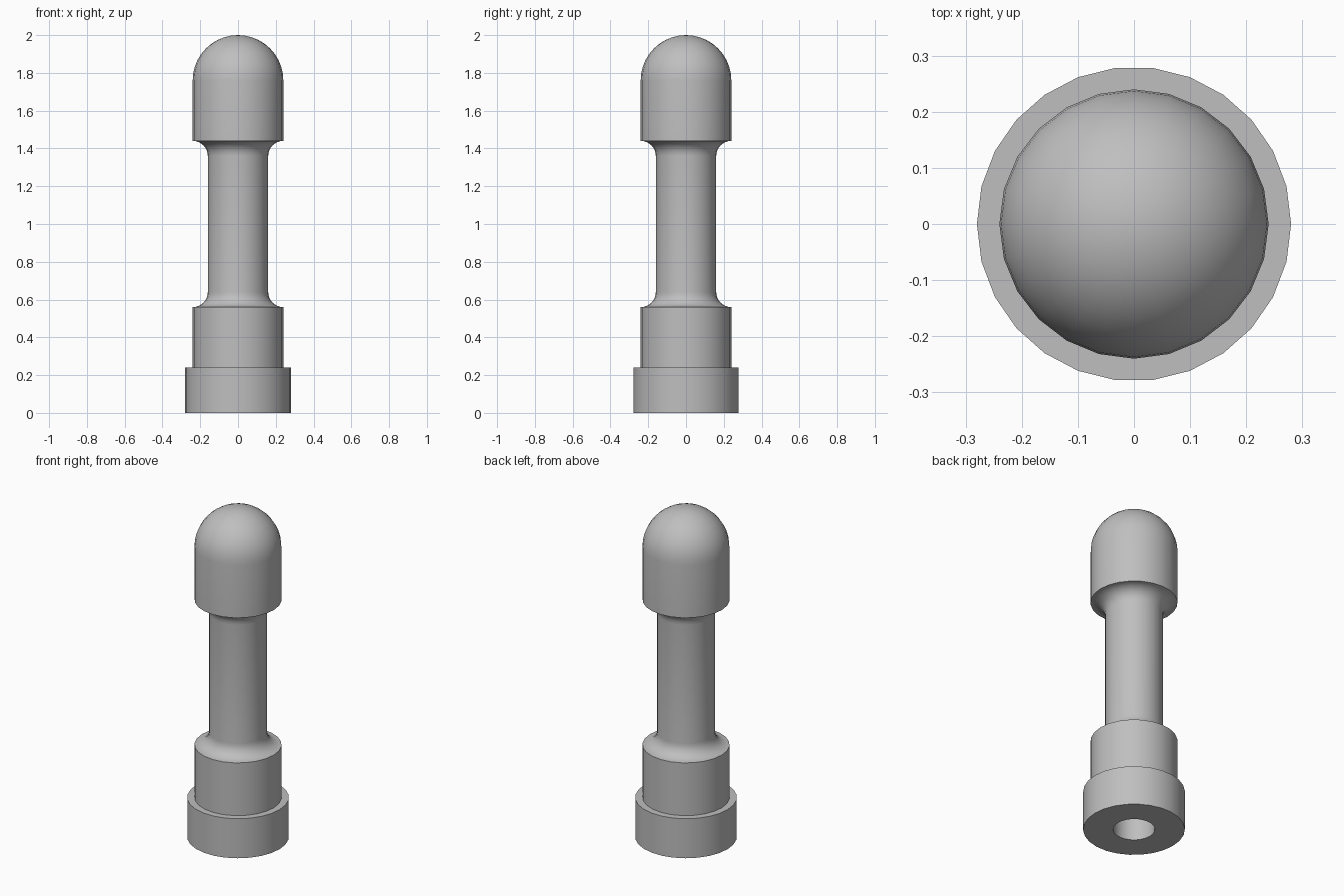
import bpy, bmesh
from math import sin, cos, pi, radians

cube = bpy.data.objects.get("Cube")
if cube:
    bpy.data.objects.remove(cube, do_unlink=True)

grey = bpy.data.materials.new("mid grey")
grey.use_nodes = True
colour = (0.52, 0.52, 0.52, 1)
grey.diffuse_color = colour
grey.node_tree.nodes["Principled BSDF"].inputs["Base Color"].default_value = colour


def arc(r0, z0, radius, start, end, steps):
    """Points on a circular arc in the radius/height plane."""
    angles = [radians(start + (end - start) * i / steps) for i in range(steps + 1)]
    return [(r0 + radius * cos(a), z0 + radius * sin(a)) for a in angles]


def lathe(name, profile, sides, closed=False):
    """Revolve a radius/height profile around the z axis."""
    bm = bmesh.new()
    rings = []
    for r, z in profile:
        if r < 1e-5:
            rings.append([bm.verts.new((0, 0, z))] * sides)
        else:
            rings.append([bm.verts.new((r * cos(2 * pi * i / sides), r * sin(2 * pi * i / sides), z))
                          for i in range(sides)])
    pairs = list(zip(rings, rings[1:]))
    if closed:
        pairs.append((rings[-1], rings[0]))
    for low, high in pairs:
        for i in range(sides):
            j = (i + 1) % sides
            bm.faces.new(dict.fromkeys((low[i], low[j], high[j], high[i])))
    bmesh.ops.recalc_face_normals(bm, faces=bm.faces)
    mesh = bpy.data.meshes.new(name)
    bm.to_mesh(mesh)
    bm.free()
    mesh.materials.append(grey)
    obj = bpy.data.objects.new(name, mesh)
    bpy.context.collection.objects.link(obj)
    bpy.ops.object.select_all(action='DESELECT')
    obj.select_set(True)
    bpy.context.view_layer.objects.active = obj
    bpy.ops.object.shade_smooth_by_angle(angle=radians(30))
    return obj


# Pin: blind bore, lower barrel, filleted shaft, domed head
bore, barrel, fillet = 0.115, 0.24, 0.08
pin = [(0, 0.5), (bore, 0.5), (bore, 0.0), (barrel, 0.0)]
pin += arc(barrel, 0.56 + fillet, fillet, 270, 180, 8)
pin += arc(barrel, 1.44 - fillet, fillet, 180, 90, 8)
pin += arc(0, 2 - barrel, barrel, 0, 90, 10)[:-1] + [(0, 2.0)]
lathe("domed_pin", pin, 24)

# Base collar around the foot of the pin
lathe("base_collar", [(0.23, 0), (0.28, 0), (0.28, 0.24), (0.23, 0.24)], 26, closed=True)
